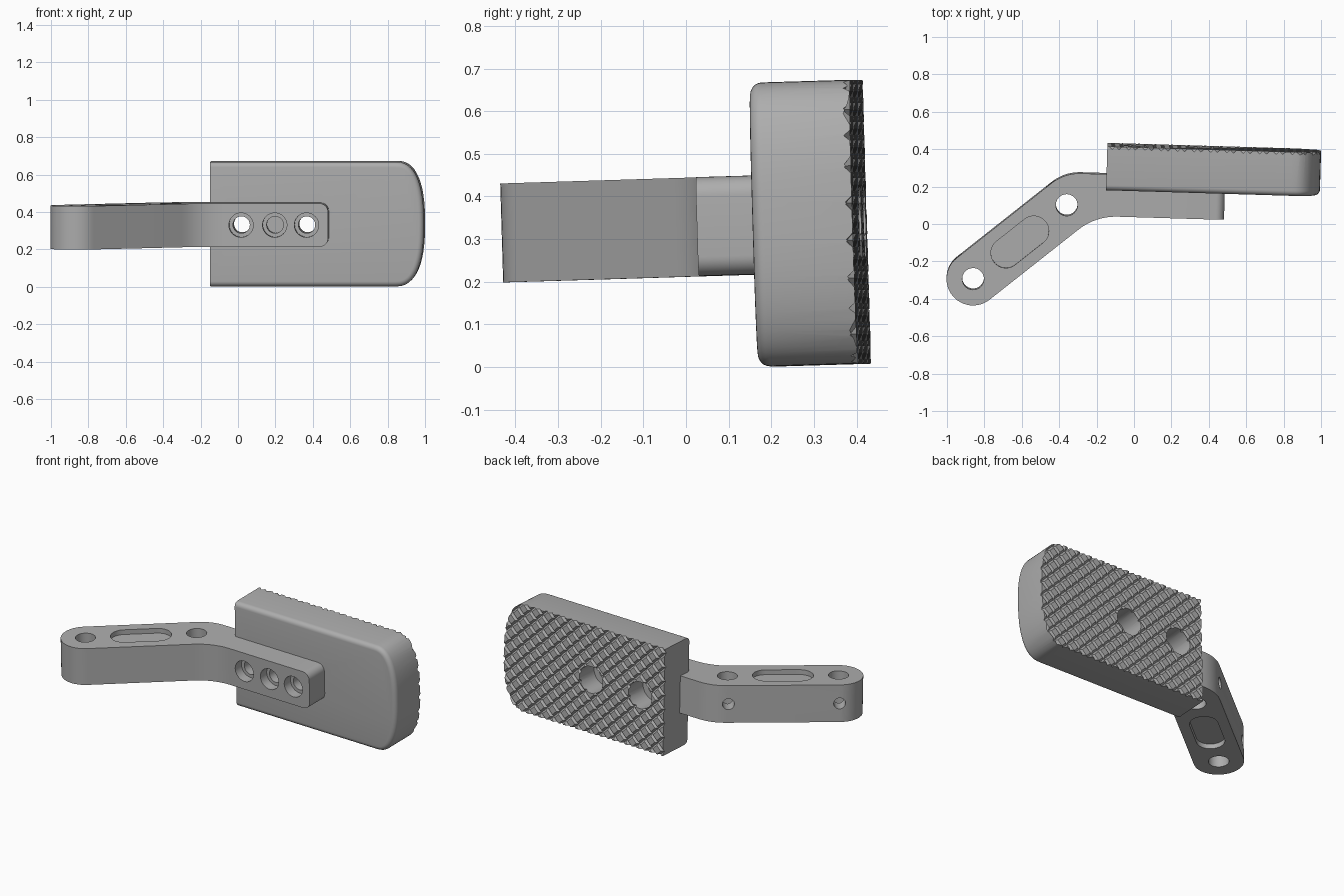
import bpy, bmesh, math
from mathutils import Matrix, Vector

if "Cube" in bpy.data.objects:
    bpy.data.objects.remove(bpy.data.objects["Cube"], do_unlink=True)

grey = bpy.data.materials.new("plain_grey")
grey.use_nodes = True
grey.diffuse_color = (0.42, 0.42, 0.42, 1)
grey.node_tree.nodes["Principled BSDF"].inputs["Base Color"].default_value = grey.diffuse_color

MID = 0.333                      # height of the shared centre plane
ARM_HALF, PAD_HALF = 0.116, 0.333
BAR_FRONT, BAR_BACK = 0.04, 0.265
PAD_FRONT, PAD_BACK = 0.185, 0.42
SLOPE = math.radians(40)
U = Vector((math.cos(SLOPE), math.sin(SLOPE)))    # along the angled arm
N = Vector((-U.y, U.x))                           # towards its back side
END, BEND = Vector((-0.8465, -0.316)), Vector((-0.358, 0.094))
ARM_R = 0.142


def finish(bm, name):
    bmesh.ops.recalc_face_normals(bm, faces=bm.faces)
    mesh = bpy.data.meshes.new(name)
    bm.to_mesh(mesh)
    bm.free()
    ob = bpy.data.objects.new(name, mesh)
    mesh.materials.append(grey)
    bpy.context.collection.objects.link(ob)
    return ob


def prism(bm, points, offset):
    """Extrude a closed loop of 3D points along offset."""
    face = bm.faces.new([bm.verts.new(p) for p in points])
    new = bmesh.ops.extrude_face_region(bm, geom=[face])["geom"]
    bmesh.ops.translate(bm, vec=offset, verts=[v for v in new if isinstance(v, bmesh.types.BMVert)])


def rod(start, end, radius):
    """Round cutter between two points."""
    start, end = Vector(start), Vector(end)
    axis = end - start
    bm = bmesh.new()
    turn = axis.to_track_quat('Z', 'Y').to_matrix().to_4x4()
    bmesh.ops.create_cone(bm, cap_ends=True, segments=40, radius1=radius, radius2=radius,
                          depth=axis.length, matrix=Matrix.Translation((start + end) / 2) @ turn)
    return finish(bm, "cutter")


def cut(target, cutter):
    cutter.hide_render = True
    mod = target.modifiers.new("cut", 'BOOLEAN')
    mod.operation, mod.solver, mod.object = 'DIFFERENCE', 'EXACT', cutter
    bpy.context.view_layer.objects.active = target
    bpy.ops.object.modifier_apply(modifier=mod.name)
    bpy.data.objects.remove(cutter, do_unlink=True)


def arc(centre, radius, a0, a1, steps=24):
    angles = [a0 + (a1 - a0) * i / steps for i in range(steps + 1)]
    return [centre + radius * Vector((math.cos(a), math.sin(a))) for a in angles]


def bend(corner, d0, d1, length, steps=10):
    """Rounded corner, arriving along d0 and leaving along d1."""
    a, b = corner - d0 * length, corner + d1 * length
    ts = [i / steps for i in range(steps + 1)]
    return [a * (1 - t) ** 2 + corner * (2 * t * (1 - t)) + b * t ** 2 for t in ts]


def hit(point, y):
    return point + U * ((y - point.y) / U.y)


# Bent arm: round end, angled section and straight bar
X = Vector((1, 0))
outline = arc(END, ARM_R, SLOPE + math.pi / 2, SLOPE + math.pi * 1.5)
outline += bend(hit(END - N * ARM_R, BAR_FRONT), U, X, 0.12)
outline += [Vector((0.485, BAR_FRONT)), Vector((0.485, BAR_BACK))]
outline += bend(hit(END + N * ARM_R, BAR_BACK), -X, -U, 0.09)
bm = bmesh.new()
prism(bm, [(p.x, p.y, MID - ARM_HALF) for p in outline], (0, 0, 2 * ARM_HALF))
tip = [e for e in bm.edges if all(v.co.x > 0.48 for v in e.verts)
       and abs(e.verts[0].co.z - e.verts[1].co.z) < 0.01]
bmesh.ops.bevel(bm, geom=tip, offset=0.045, segments=8, profile=0.5, affect='EDGES')
arm = finish(bm, "bent_arm")

# Pad: flat left end, bulging right end, rounded front rim
end_curve = []
for i in range(33):
    a = math.pi * (0.5 - i / 32)
    c, s = max(math.cos(a), 0), math.sin(a)
    end_curve.append((0.84 + 0.153 * c ** 0.8 if c > 1e-6 else 0.84, PAD_FRONT,
                      MID + PAD_HALF * math.copysign(abs(s) ** 0.8, s)))
profile = [(-0.15, PAD_FRONT, MID + PAD_HALF)] + end_curve + [(-0.15, PAD_FRONT, MID - PAD_HALF)]
bm = bmesh.new()
prism(bm, profile, (0, PAD_BACK - PAD_FRONT, 0))
rim = [e for e in bm.edges if all(v.co.y < PAD_FRONT + 0.001 for v in e.verts)
       and any(v.co.x > 0 for v in e.verts)]
bmesh.ops.bevel(bm, geom=rim, offset=0.028, segments=5, profile=0.5, affect='EDGES')
pad = finish(bm, "grip_pad")

# Vertical pin holes with small side holes from the back of the arm
for c in (END, BEND):
    cut(arm, rod((c.x, c.y, 0), (c.x, c.y, 0.7), 0.058))
    back = c + N * 0.25
    cut(arm, rod((c.x, c.y, MID), (back.x, back.y, MID), 0.034))

# Shallow rounded pockets above and below the angled section
middle = (END + BEND) / 2
slot = arc(middle + U * 0.095, 0.08, SLOPE - math.pi / 2, SLOPE + math.pi / 2)
slot += arc(middle - U * 0.095, 0.08, SLOPE + math.pi / 2, SLOPE + math.pi * 1.5)
for side in (1, -1):
    bm = bmesh.new()
    prism(bm, [(p.x, p.y, MID + side * (ARM_HALF - 0.03)) for p in slot], (0, 0, side * 0.1))
    cut(arm, finish(bm, "cutter"))

# Counterbored screw holes, the middle one blind
for x, depth in ((0.02, 0.6), (0.2, 0.17), (0.37, 0.6)):
    cut(arm, rod((x, -0.05, MID), (x, BAR_FRONT + 0.06, MID), 0.065))
    cut(arm, rod((x, -0.06, MID), (x, depth, MID), 0.045))
    if depth > 0.5:
        cut(pad, rod((x, 0.1, MID), (x, depth, MID), 0.045))
        cut(pad, rod((x, 0.28, MID), (x, 0.5, MID), 0.083))

# Diamond grip: two crossing sets of V grooves on the back of the pad
PITCH, HALF_W, DEPTH = 0.062, 0.011, 0.015
for sign in (1, -1):
    along = Vector((1, 0, sign)).normalized()
    across = Vector((-sign, 0, 1)).normalized()
    bm = bmesh.new()
    for i in range(-11, 12):
        base = Vector((0.42, PAD_BACK, MID)) + across * (i * PITCH) - along * 1.1
        top = Vector((0, 0.004, 0))
        w = across * (HALF_W * (DEPTH + 0.004) / DEPTH)
        prism(bm, [base + top + w, base + top - w, base - Vector((0, DEPTH, 0))], along * 2.2)
    cut(pad, finish(bm, "cutter"))

# Slight lean and turn of the whole assembly, then shading
pivot = Matrix.Translation((0, 0.16, MID))
pose = pivot @ Matrix.Rotation(-0.03, 4, 'Z') @ Matrix.Rotation(0.03, 4, 'X') @ pivot.inverted()
for ob in (arm, pad):
    ob.data.transform(pose)
    bpy.ops.object.select_all(action='DESELECT')
    ob.select_set(True)
    bpy.context.view_layer.objects.active = ob
    bpy.ops.object.shade_smooth_by_angle(angle=math.radians(30))
